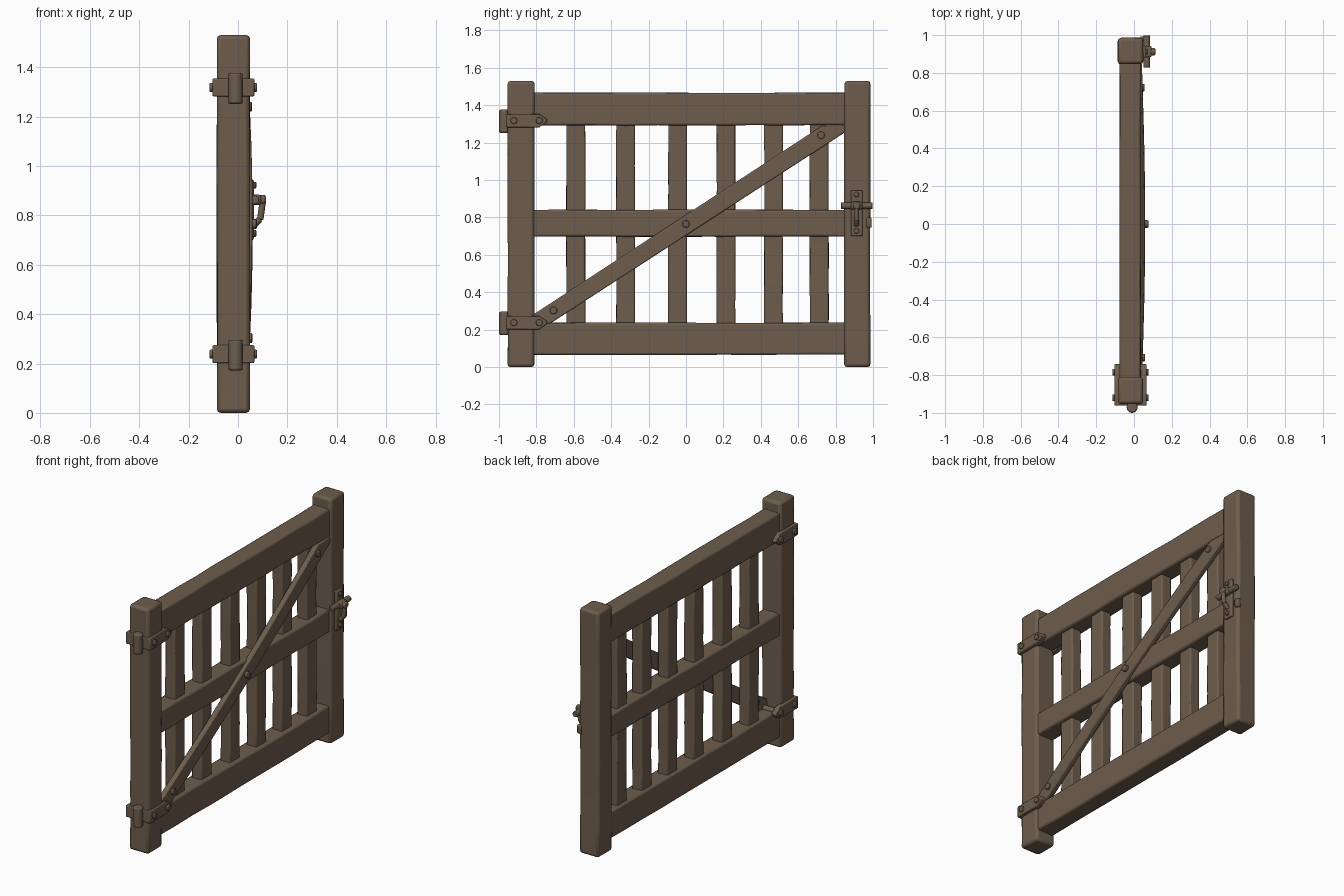
import bpy, bmesh, math, random
from mathutils import Vector, Matrix

if "Cube" in bpy.data.objects:
    bpy.data.objects.remove(bpy.data.objects["Cube"])

random.seed(4)
brown = bpy.data.materials.new("weathered brown")
brown.diffuse_color = (0.155, 0.110, 0.074, 1)
brown.use_nodes = True
brown.node_tree.nodes["Principled BSDF"].inputs["Base Color"].default_value = brown.diffuse_color


def finish(name, bm, bevel=0.0, segs=2):
    """Turn a bmesh into a named, bevelled, smooth-by-angle object."""
    bmesh.ops.recalc_face_normals(bm, faces=bm.faces)
    me = bpy.data.meshes.new(name)
    bm.to_mesh(me)
    bm.free()
    me.materials.append(brown)
    ob = bpy.data.objects.new(name, me)
    bpy.context.collection.objects.link(ob)
    if bevel:
        m = ob.modifiers.new("soft edges", 'BEVEL')
        m.width, m.segments, m.limit_method = bevel, segs, 'ANGLE'
        m.angle_limit = math.radians(35)
    bpy.ops.object.select_all(action='DESELECT')
    ob.select_set(True)
    bpy.context.view_layer.objects.active = ob
    bpy.ops.object.shade_smooth_by_angle(angle=math.radians(40))
    return ob


def box(name, x, y, z, bevel=0.006, cuts=0, wobble=0.0):
    """Box from min/max ranges; long timbers get slightly uneven sides."""
    lo, hi = Vector((x[0], y[0], z[0])), Vector((x[1], y[1], z[1]))
    size = hi - lo
    bm = bmesh.new()
    bmesh.ops.create_cube(bm, size=1, matrix=Matrix.Translation((lo + hi) / 2) @ Matrix.Diagonal((*size, 1)))
    axis = max(range(3), key=lambda i: size[i])
    for i in range(1, cuts + 1):
        co, no = lo.copy(), Vector((0, 0, 0))
        co[axis] += size[axis] * i / (cuts + 1)
        no[axis] = 1
        bmesh.ops.bisect_plane(bm, geom=bm.verts[:] + bm.edges[:] + bm.faces[:], plane_co=co, plane_no=no)
    for v in bm.verts:
        for a in range(3):
            if a != axis:
                v.co[a] += random.uniform(-wobble, wobble)
    return finish(name, bm, bevel)


def plate(name, pts, x0, x1, bevel=0.004):
    """Prism: a (y, z) outline extruded along x."""
    bm = bmesh.new()
    f = bm.faces.new([bm.verts.new((x0, y, z)) for y, z in pts])
    ext = bmesh.ops.extrude_face_region(bm, geom=[f])
    bmesh.ops.translate(bm, vec=(x1 - x0, 0, 0), verts=[g for g in ext['geom'] if isinstance(g, bmesh.types.BMVert)])
    return finish(name, bm, bevel)


def rod(name, a, b, r, bevel=0.004, sides=16):
    """Cylinder between two points."""
    a, b = Vector(a), Vector(b)
    d = b - a
    bm = bmesh.new()
    mat = Matrix.Translation((a + b) / 2) @ d.to_track_quat('Z', 'Y').to_matrix().to_4x4()
    bmesh.ops.create_cone(bm, cap_ends=True, segments=sides, radius1=r, radius2=r, depth=d.length, matrix=mat)
    return finish(name, bm, bevel)


# Posts
POST_X = (-0.085, 0.048)
box("hinge_post", POST_X, (-0.953, -0.81), (0.0, 1.53), 0.016, 7, 0.0015)
box("latch_post", POST_X, (0.846, 0.985), (0.0, 1.53), 0.016, 7, 0.0015)

# Horizontal rails
for name, z in (("bottom_rail", (0.066, 0.237)), ("middle_rail", (0.698, 0.84)), ("top_rail", (1.292, 1.466))):
    box(name, (-0.076, 0.036), (-0.83, 0.87), z, 0.01, 9, 0.002)

# Upright slats
for i, y in enumerate((-0.589, -0.323, -0.045, 0.214, 0.468, 0.712)):
    box(f"slat_{i + 1}", (-0.058, 0.012), (y - 0.05, y + 0.05), (0.2, 1.33), 0.008, 8, 0.002)

# Diagonal brace, bowed slightly outward over the middle rail
bm = bmesh.new()
outline = [(-0.815, 0.232), (-0.727, 0.232), (0.85, 1.255), (0.85, 1.294), (0.733, 1.294), (-0.815, 0.282)]
f = bm.faces.new([bm.verts.new((0.008, y, z)) for y, z in outline])
ext = bmesh.ops.extrude_face_region(bm, geom=[f])
bmesh.ops.translate(bm, vec=(0.034, 0, 0), verts=[g for g in ext['geom'] if isinstance(g, bmesh.types.BMVert)])
for i in range(-4, 5):
    bmesh.ops.bisect_plane(bm, geom=bm.verts[:] + bm.edges[:] + bm.faces[:],
                           plane_co=(0, i * 0.155, 0.765 + i * 0.1), plane_no=(0, 0.835, 0.55))
for v in bm.verts:
    v.co.x += 0.017 * (1 - min(1, abs(v.co.y) / 0.8) ** 2)
finish("diagonal_brace", bm, 0.006)

# Brace bolts
for i, (y, z, x) in enumerate(((-0.708, 0.303, 0.058), (0.0, 0.765, 0.076), (0.722, 1.24, 0.056))):
    rod(f"brace_bolt_{i + 1}", (-0.002, y, z), (x, y, z), 0.02)

# Hinges: pointed straps on both faces, wrapping band, knuckle and bolts
for label, zc in (("lower", 0.238), ("upper", 1.318)):
    strap = [(-0.958, zc - 0.036), (-0.785, zc - 0.036), (-0.742, zc - 0.006), (-0.742, zc + 0.006),
             (-0.785, zc + 0.036), (-0.958, zc + 0.036)]
    plate(f"{label}_hinge_front_strap", strap, 0.03, 0.066)
    plate(f"{label}_hinge_back_strap", strap, -0.103, -0.07)
    box(f"{label}_hinge_band", (-0.103, 0.066), (-0.962, -0.94), (zc - 0.036, zc + 0.036), 0.005)
    rod(f"{label}_hinge_knuckle", (-0.01, -0.971, zc - 0.066), (-0.01, -0.971, zc + 0.058), 0.029, 0.008, 20)
    for j, y in enumerate((-0.92, -0.785)):
        rod(f"{label}_hinge_bolt_{j + 1}", (-0.115, y, zc), (0.077, y, zc), 0.018)

# Latch: back plate, sliding bolt, guide, hanging handle and screws
box("latch_plate", (0.04, 0.064), (0.881, 0.944), (0.70, 0.945), 0.006)
rod("latch_bolt", (0.068, 0.828, 0.863), (0.068, 0.998, 0.863), 0.018)
box("latch_guide", (0.05, 0.094), (0.882, 0.943), (0.842, 0.884), 0.01)
rod("latch_pin", (0.06, 0.912, 0.863), (0.113, 0.912, 0.863), 0.02, 0.007)
rod("latch_handle", (0.101, 0.912, 0.863), (0.09, 0.912, 0.782), 0.013, 0.005)
rod("latch_handle_tip", (0.09, 0.912, 0.786), (0.062, 0.912, 0.758), 0.013, 0.005)
for i, z in enumerate((0.922, 0.727)):
    rod(f"latch_screw_{i + 1}", (0.05, 0.912, z), (0.074, 0.912, z), 0.014)
box("latch_side_stop", (0.03, 0.06), (0.965, 0.993), (0.745, 0.80), 0.008)
